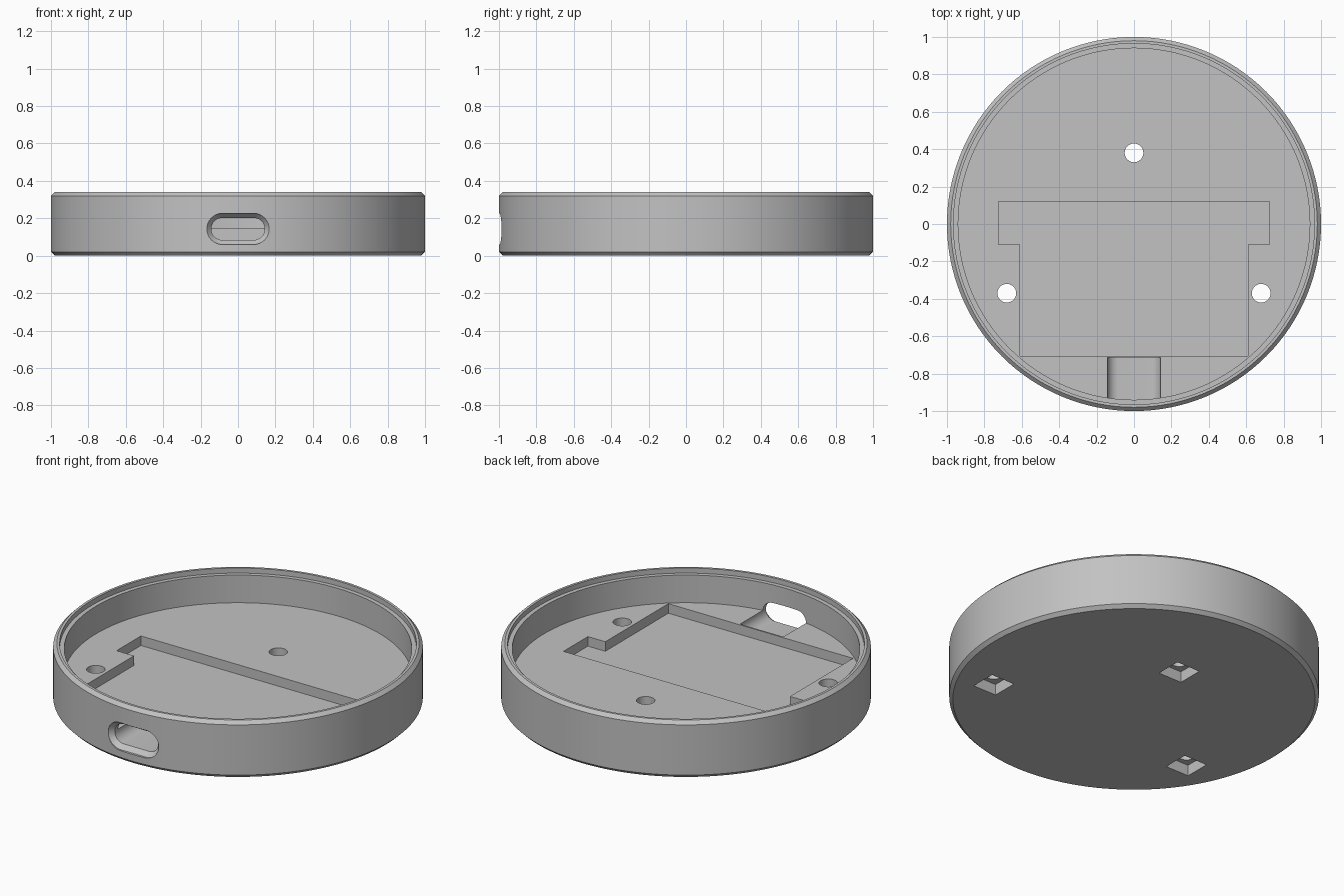
import bpy
import bmesh
from math import cos, sin, pi, radians

cube = bpy.data.objects.get("Cube")
if cube:
    bpy.data.objects.remove(cube)

FLOOR = 0.145      # inside floor height
HEIGHT = 0.34
SLOT_Z = 0.143     # centre of the side opening

grey = bpy.data.materials.new("matte_grey")
grey.use_nodes = True
colour = (0.54, 0.54, 0.54, 1)
grey.diffuse_color = colour
grey.node_tree.nodes["Principled BSDF"].inputs["Base Color"].default_value = colour


def loft(name, rings):
    """Closed solid through a stack of rings with equal point counts."""
    bm = bmesh.new()
    loops = [[bm.verts.new(p) for p in ring] for ring in rings]
    for a, b in zip(loops, loops[1:]):
        for i in range(len(a)):
            j = (i + 1) % len(a)
            bm.faces.new((a[i], a[j], b[j], b[i]))
    bm.faces.new(loops[0][::-1])
    bm.faces.new(loops[-1])
    bmesh.ops.recalc_face_normals(bm, faces=bm.faces)
    mesh = bpy.data.meshes.new(name)
    bm.to_mesh(mesh)
    bm.free()
    mesh.materials.append(grey)
    obj = bpy.data.objects.new(name, mesh)
    bpy.context.collection.objects.link(obj)
    return obj


def circle(r, z, x=0, y=0, n=128):
    return [(x + r * cos(2 * pi * i / n), y + r * sin(2 * pi * i / n), z)
            for i in range(n)]


def capsule(half_width, radius, y, n=16):
    """Upright rounded slot outline in the plane at y."""
    ring = []
    for side, start in ((1, -pi / 2), (-1, pi / 2)):
        for i in range(n + 1):
            a = start + pi * i / n
            ring.append((side * (half_width - radius) + radius * cos(a), y,
                         SLOT_Z + radius * sin(a)))
    return ring


def prism(name, outline, z0, z1):
    return loft(name, [[(x, y, z) for x, y in outline] for z in (z0, z1)])


def cut(body, cutter):
    cutter.hide_render = True
    mod = body.modifiers.new("cut", 'BOOLEAN')
    mod.operation = 'DIFFERENCE'
    mod.solver = 'EXACT'
    mod.object = cutter
    bpy.context.view_layer.objects.active = body
    bpy.ops.object.modifier_apply(modifier=mod.name)
    bpy.data.objects.remove(cutter)


# Round tray with bevelled edges and a stepped lip
profile = [(0.98, 0), (1, 0.02), (1, HEIGHT - 0.02), (0.98, HEIGHT),
           (0.965, HEIGHT), (0.965, 0.31), (0.94, 0.31), (0.94, FLOOR)]
tray = loft("round_tray", [circle(r, z) for r, z in profile])

# T-shaped recess in the floor
half = [(0.61, -0.705), (0.61, -0.11), (0.725, -0.11), (0.725, 0.12)]
outline = half + [(-x, y) for x, y in reversed(half)]
cut(tray, prism("recess_cutter", outline, 0.088, 0.25))

# Side opening: flared mouth, then a channel running into the floor
cut(tray, loft("opening_cutter", [
    capsule(0.167, 0.083, -1.05), capsule(0.167, 0.083, -0.986),
    capsule(0.143, 0.059, -0.958), capsule(0.143, 0.059, -0.715)]))

# Screw holes with square nut pockets underneath
for x, y in ((0, 0.38), (0.68, -0.37), (-0.68, -0.37)):
    cut(tray, loft("hole_cutter", [circle(0.05, z, x, y, 32) for z in (-0.1, 0.25)]))
    s = 0.077
    square = [(x - s, y - s), (x + s, y - s), (x + s, y + s), (x - s, y + s)]
    cut(tray, prism("nut_cutter", square, -0.1, 0.065))

bpy.ops.object.select_all(action='DESELECT')
tray.select_set(True)
bpy.context.view_layer.objects.active = tray
bpy.ops.object.shade_smooth_by_angle(angle=radians(25))
